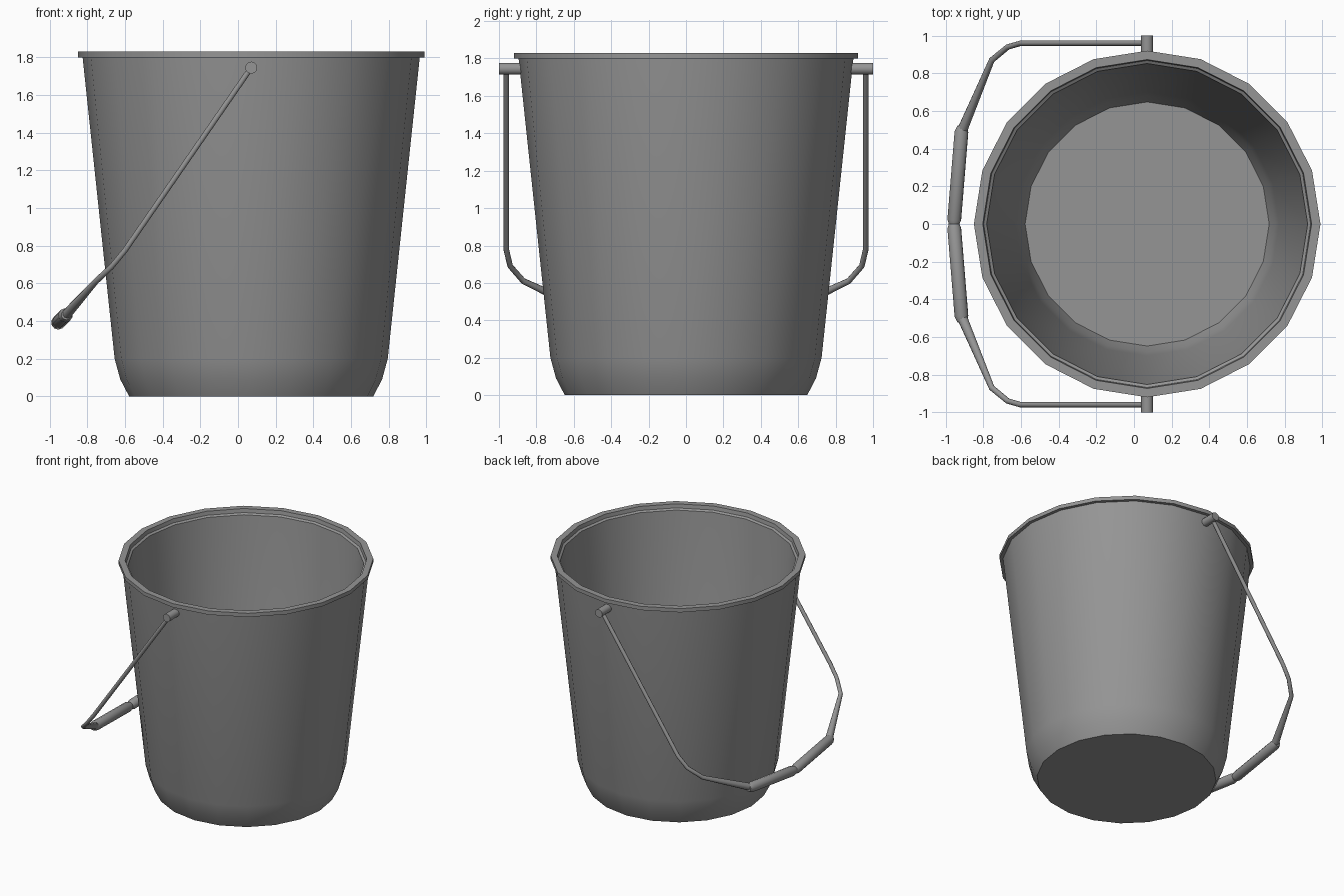
import bpy
import bmesh
from math import cos, sin, tau, radians
from mathutils import Vector

cube = bpy.data.objects.get("Cube")
if cube:
    bpy.data.objects.remove(cube)

CENTRE_X = 0.07

metal = bpy.data.materials.new("grey metal")
metal.use_nodes = True
grey = (0.3, 0.3, 0.3, 1)
metal.diffuse_color = grey
metal.node_tree.nodes["Principled BSDF"].inputs["Base Color"].default_value = grey


def loft(name, rings, capped=True, angle=40):
    """Skin a list of equal rings of points, cap the ends, smooth soft edges."""
    bm = bmesh.new()
    loops = [[bm.verts.new(p) for p in ring] for ring in rings]
    n = len(loops[0])
    for a, b in zip(loops, loops[1:]):
        for i in range(n):
            j = (i + 1) % n
            bm.faces.new((a[i], a[j], b[j], b[i]))
    if capped:
        bm.faces.new(loops[0])
        bm.faces.new(loops[-1])
    bmesh.ops.recalc_face_normals(bm, faces=bm.faces)
    mesh = bpy.data.meshes.new(name)
    bm.to_mesh(mesh)
    bm.free()
    mesh.materials.append(metal)
    obj = bpy.data.objects.new(name, mesh)
    bpy.context.collection.objects.link(obj)
    bpy.ops.object.select_all(action='DESELECT')
    obj.select_set(True)
    bpy.context.view_layer.objects.active = obj
    bpy.ops.object.shade_smooth_by_angle(angle=radians(angle))
    return obj


def lathe(name, profile, sides):
    rings = [[(CENTRE_X + r * cos(tau * i / sides), r * sin(tau * i / sides), z)
              for i in range(sides)] for r, z in profile]
    return loft(name, rings)


def tube(name, path, radii, sides=10):
    """Round tube along a path, with its own radius at each point."""
    pts = [Vector(p) for p in path]
    rings = []
    for k, (p, r) in enumerate(zip(pts, radii)):
        before = (p - pts[k - 1]).normalized() if k else Vector()
        after = (pts[k + 1] - p).normalized() if k + 1 < len(pts) else Vector()
        along = (before + after).normalized()
        u = along.cross(Vector((0.6, 0, -0.4))).normalized()
        if u.length < 0.5:
            u = along.orthogonal().normalized()
        v = along.cross(u)
        rings.append([p + r * (u * cos(tau * i / sides) + v * sin(tau * i / sides))
                      for i in range(sides)])
    return loft(name, rings)


# Bucket: outer wall, rim, inner wall and floor in one turned profile
lathe("bucket_body", [
    (0.648, 0), (0.695, 0.09), (0.725, 0.2), (0.895, 1.8),
    (0.92, 1.8), (0.92, 1.83), (0.873, 1.83), (0.868, 1.8), (0.852, 1.79),
    (0.70, 0.2), (0.68, 0.1), (0.648, 0.015)], 20)

for side, s in (("front", -1), ("back", 1)):
    # Pivot pin
    tube(side + "_pin", [(CENTRE_X, s * 0.87, 1.745), (CENTRE_X, s, 1.745)],
         [0.032] * 2, 12)

    # Wire arm, bending round and widening towards the grip
    arm = [(0.07, 0.96, 1.745), (-0.6, 0.96, 0.775), (-0.67, 0.94, 0.69),
           (-0.755, 0.87, 0.61), (-0.915, 0.49, 0.43)]
    tube(side + "_handle_wire", [(x, s * y, z) for x, y, z in arm],
         [0.015, 0.015, 0.015, 0.016, 0.028])

    # Half of the grip, pinched in the middle
    grip = [(-0.912, 0.52, 0.433), (-0.916, 0.49, 0.43),
            (-0.954, 0.025, 0.392), (-0.955, 0, 0.39)]
    tube(side + "_grip", [(x, s * y, z) for x, y, z in grip],
         [0.027, 0.038, 0.038, 0.03])
